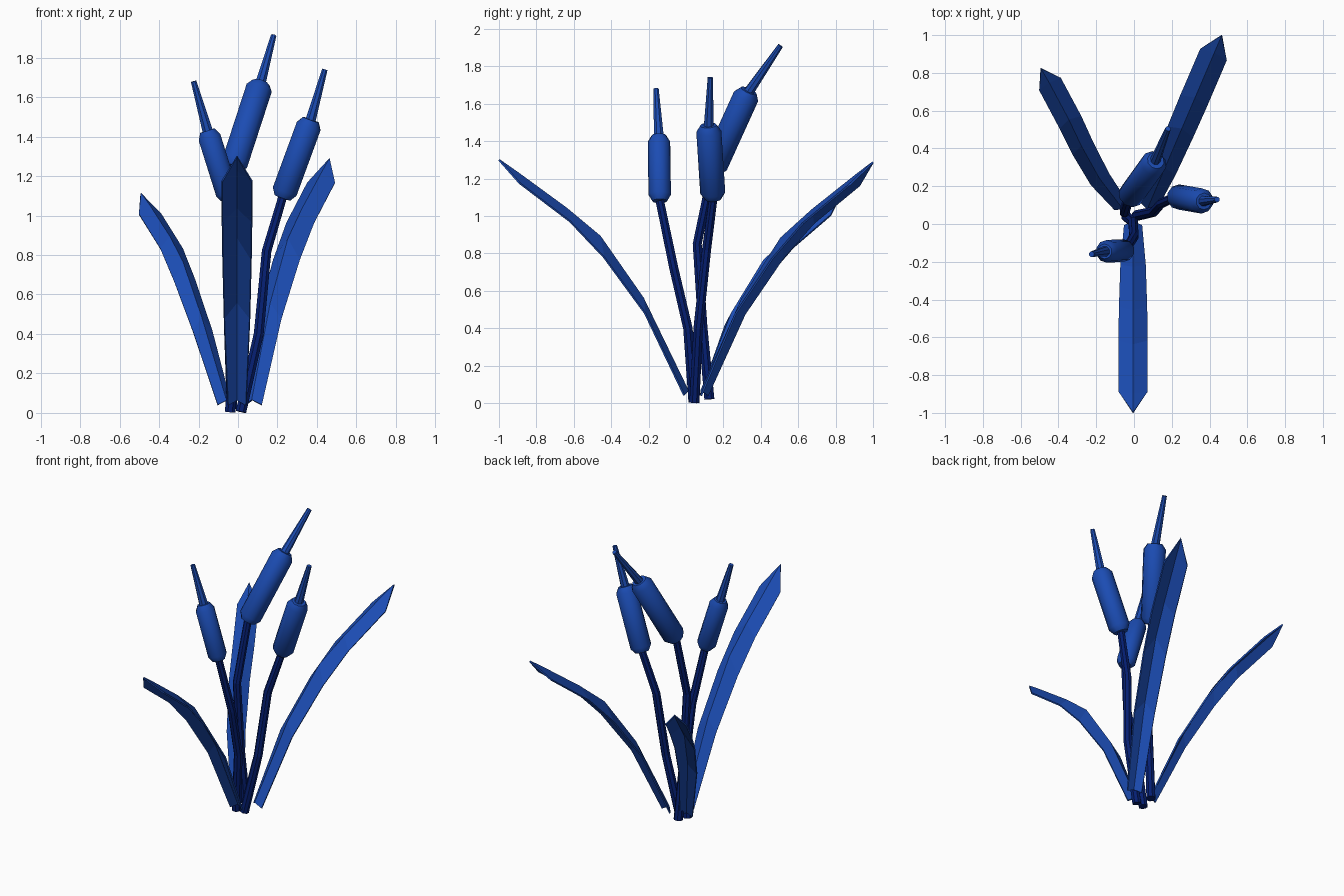
import bpy, bmesh, math
from mathutils import Vector

if "Cube" in bpy.data.objects:
    bpy.data.objects.remove(bpy.data.objects["Cube"])


def material(name, rgb):
    m = bpy.data.materials.new(name)
    m.diffuse_color = (*rgb, 1)
    m.use_nodes = True
    m.node_tree.nodes["Principled BSDF"].inputs["Base Color"].default_value = m.diffuse_color
    return m


BLUE = material("plant blue", (0.011, 0.072, 0.45))
STEM = material("dark stem blue", (0.0015, 0.0137, 0.17))


def finish(bm, name, mat):
    bmesh.ops.recalc_face_normals(bm, faces=bm.faces)
    me = bpy.data.meshes.new(name)
    bm.to_mesh(me)
    bm.free()
    me.materials.append(mat)
    ob = bpy.data.objects.new(name, me)
    bpy.context.collection.objects.link(ob)
    return ob


def tube(name, points, radii, mat, sides=8, smooth=False):
    """Sweep a round section along points, with one radius per point."""
    pts = [Vector(p) for p in points]
    bm = bmesh.new()
    rings = []
    for i, p in enumerate(pts):
        axis = (pts[min(i + 1, len(pts) - 1)] - pts[max(i - 1, 0)]).normalized()
        u = Vector((0, 1, 0)).cross(axis).normalized()
        v = axis.cross(u)
        ring = []
        for k in range(sides):
            a = 2 * math.pi * (k + 0.5) / sides
            ring.append(bm.verts.new(p + (u * math.cos(a) + v * math.sin(a)) * radii[i]))
        rings.append(ring)
    for a, b in zip(rings, rings[1:]):
        for k in range(sides):
            j = (k + 1) % sides
            bm.faces.new((a[k], a[j], b[j], b[k]))
    bm.faces.new(rings[0][::-1])
    bm.faces.new(rings[-1])
    ob = finish(bm, name, mat)
    if smooth:
        bpy.ops.object.select_all(action='DESELECT')
        bpy.context.view_layer.objects.active = ob
        ob.select_set(True)
        bpy.ops.object.shade_smooth_by_angle(angle=math.radians(46))


# Leaf sections: edge distance, edge height, ridge distance, ridge height, half width
SECTIONS = [(0.01, 0.0, -0.01, 0.025, 0.046), (0.22, 0.44, 0.23, 0.52, 0.065),
            (0.44, 0.74, 0.46, 0.85, 0.072), (0.62, 0.93, 0.64, 1.00, 0.075),
            (0.89, 1.135, 0.90, 1.19, 0.075)]


def leaf(name, base, direction, scale, bend=(0, 0, 0, 0, 0)):
    """Arching blade with a raised middle ridge, a pointed tip and a sideways bend."""
    d = Vector((*direction, 0)).normalized()
    side = Vector((-d.y, d.x, 0))
    base = Vector(base)

    def place(s, dist, z):
        return base + (d * dist + side * s + Vector((0, 0, z))) * scale

    bm = bmesh.new()
    rows = [[bm.verts.new(place(s + w, ed, ez)), bm.verts.new(place(s, rd, rz)),
             bm.verts.new(place(s - w, ed, ez))]
            for (ed, ez, rd, rz, w), s in zip(SECTIONS, bend)]
    for a, b in zip(rows, rows[1:]):
        for k in (0, 1):
            bm.faces.new((a[k], a[k + 1], b[k + 1], b[k]))
    tip = bm.verts.new(place(0, 1.0, 1.26))
    for k in (0, 1):
        bm.faces.new((rows[-1][k], rows[-1][k + 1], tip))
    ob = finish(bm, name, BLUE)
    mod = ob.modifiers.new("thickness", 'SOLIDIFY')
    mod.thickness = 0.01
    mod.offset = 0


def cattail(name, stem, top, tip, r):
    """Bent stem, chamfered seed head and tapering spike."""
    tube(name + "_stem", stem, [0.029, 0.027, 0.026, 0.024], STEM)
    a, b, c = Vector(stem[-1]), Vector(top), Vector(tip)
    t = 0.035 / (b - a).length
    tube(name + "_seed_head", [a, a.lerp(b, t), a.lerp(b, 1 - t), b],
         [r * 0.66, r, r, r * 0.66], BLUE, 10, True)
    tube(name + "_spike", [b.lerp(a, 0.05), c], [0.029, 0.015], BLUE)


# Three leaves
leaf("front_leaf", (-0.005, 0, 0.04), (0, -1), 1.0)
leaf("back_right_leaf", (0.075, 0.09, 0.04), (0.39, 0.91), 0.99)
leaf("back_left_leaf", (-0.065, 0.09, 0.04), (-0.42, 0.72), 0.85, (0, 0.03, 0.025, 0.01, 0))

# Three cattails
cattail("right_cattail",
        [(0.015, 0.045, 0.005), (0.105, 0.065, 0.4), (0.145, 0.11, 0.82), (0.225, 0.145, 1.09)],
        (0.37, 0.12, 1.485), (0.44, 0.13, 1.74), 0.067)
cattail("left_cattail",
        [(-0.04, 0.04, 0.005), (-0.005, 0.01, 0.4), (0.0, -0.065, 0.72), (-0.045, -0.14, 1.08)],
        (-0.155, -0.145, 1.43), (-0.225, -0.16, 1.68), 0.06)
cattail("back_cattail",
        [(-0.03, 0.125, 0.02), (-0.045, 0.09, 0.4), (-0.05, 0.06, 0.85), (-0.025, 0.14, 1.24)],
        (0.115, 0.335, 1.67), (0.18, 0.505, 1.91), 0.07)
